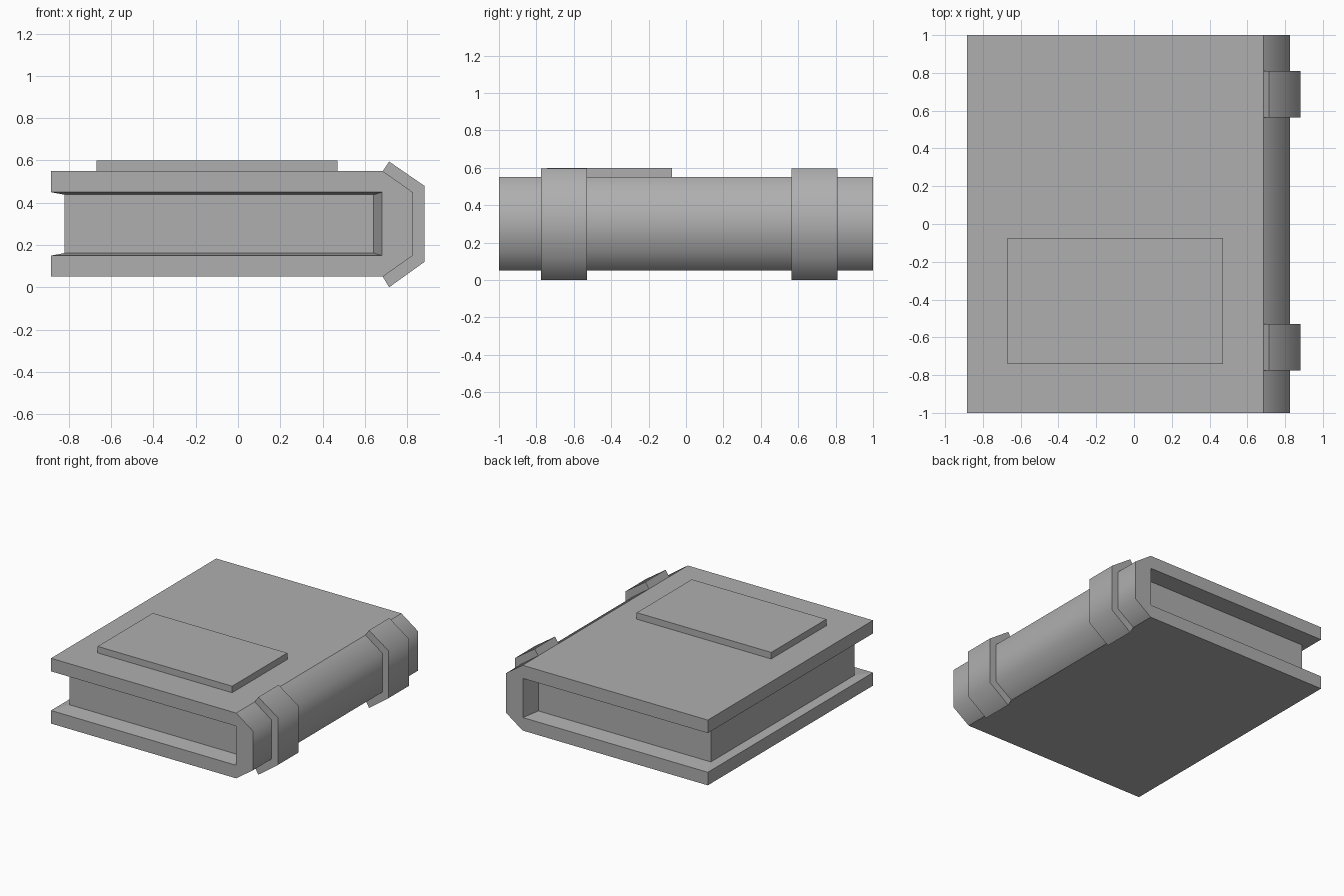
import bpy, bmesh

if "Cube" in bpy.data.objects:
    bpy.data.objects.remove(bpy.data.objects["Cube"])

grey = bpy.data.materials.new("dark_grey")
grey.diffuse_color = (0.43, 0.43, 0.43, 1)
grey.use_nodes = True
grey.node_tree.nodes["Principled BSDF"].inputs["Base Color"].default_value = grey.diffuse_color


def finish(name, bm):
    """Turn a bmesh into a named grey object."""
    bmesh.ops.recalc_face_normals(bm, faces=bm.faces)
    me = bpy.data.meshes.new(name)
    bm.to_mesh(me)
    bm.free()
    me.materials.append(grey)
    ob = bpy.data.objects.new(name, me)
    bpy.context.collection.objects.link(ob)
    return ob


def ring(bm, pts, y):
    return [bm.verts.new((x, y, z)) for x, z in pts]


def bridge(bm, a, b, indices, smooth=()):
    """Quads between matching segments of two rings; listed ones shade smooth."""
    n = len(a)
    for i in indices:
        j = (i + 1) % n
        bm.faces.new((a[i], a[j], b[j], b[i])).smooth = i in smooth


# Shared cross-sections in x, z
SPINE = [(0.685, 0.05), (0.827, 0.15), (0.827, 0.45), (0.685, 0.55)]
OPENING = [(-0.885, 0.45), (0.682, 0.45), (0.682, 0.15), (-0.885, 0.15)]
PAGES = [(-0.82, 0.438), (0.642, 0.438), (0.642, 0.162), (-0.82, 0.162)]
PAGE_Y = 0.87

# Cover: C-shaped shell whose inside tapers in to meet the page block
bm = bmesh.new()
profile = [(-0.885, 0.05)] + SPINE + [(-0.885, 0.55)] + OPENING
front, back = ring(bm, profile, -1), ring(bm, profile, 1)
bm.faces.new(front)
bm.faces.new(back)
bridge(bm, front, back, [0, 1, 2, 3, 4, 5, 9], smooth=(1, 2, 3))
inner_front, inner_back = ring(bm, PAGES, -PAGE_Y), ring(bm, PAGES, PAGE_Y)
for rim, inner in ((front[6:], inner_front), (back[6:], inner_back)):
    bridge(bm, rim, inner, range(3))
for k in (0, 3):
    bm.faces.new((front[6 + k], back[6 + k], inner_back[k], inner_front[k]))
finish("cover", bm)

# Pages: the three exposed faces of the block
bm = bmesh.new()
a, b = ring(bm, PAGES, -PAGE_Y), ring(bm, PAGES, PAGE_Y)
bm.faces.new(a)
bm.faces.new(b)
bridge(bm, a, b, [3])
pages = finish("pages", bm)
if pages.data.polygons[0].normal.y > 0:
    pages.data.flip_normals()

# Spine bands: raised straps wrapped round the spine
BAND_OUTER = [(0.715, 0.595), (0.882, 0.48), (0.882, 0.12), (0.715, 0.0)]
for name, y0, y1 in (("front_band", -0.775, -0.53), ("back_band", 0.565, 0.81)):
    bm = bmesh.new()
    a, b = ring(bm, SPINE + BAND_OUTER, y0), ring(bm, SPINE + BAND_OUTER, y1)
    for r in (a, b):
        for i in range(3):
            bm.faces.new((r[i], r[i + 1], r[6 - i], r[7 - i]))
    bridge(bm, a, b, range(8), smooth=(4, 5, 6))
    finish(name, bm)

# Label: raised plate on the top cover
bm = bmesh.new()
plate = [(-0.67, 0.55), (0.47, 0.55), (0.47, 0.60), (-0.67, 0.60)]
a, b = ring(bm, plate, -0.742), ring(bm, plate, -0.075)
bm.faces.new(a)
bm.faces.new(b)
bridge(bm, a, b, range(4))
finish("label_plate", bm)
